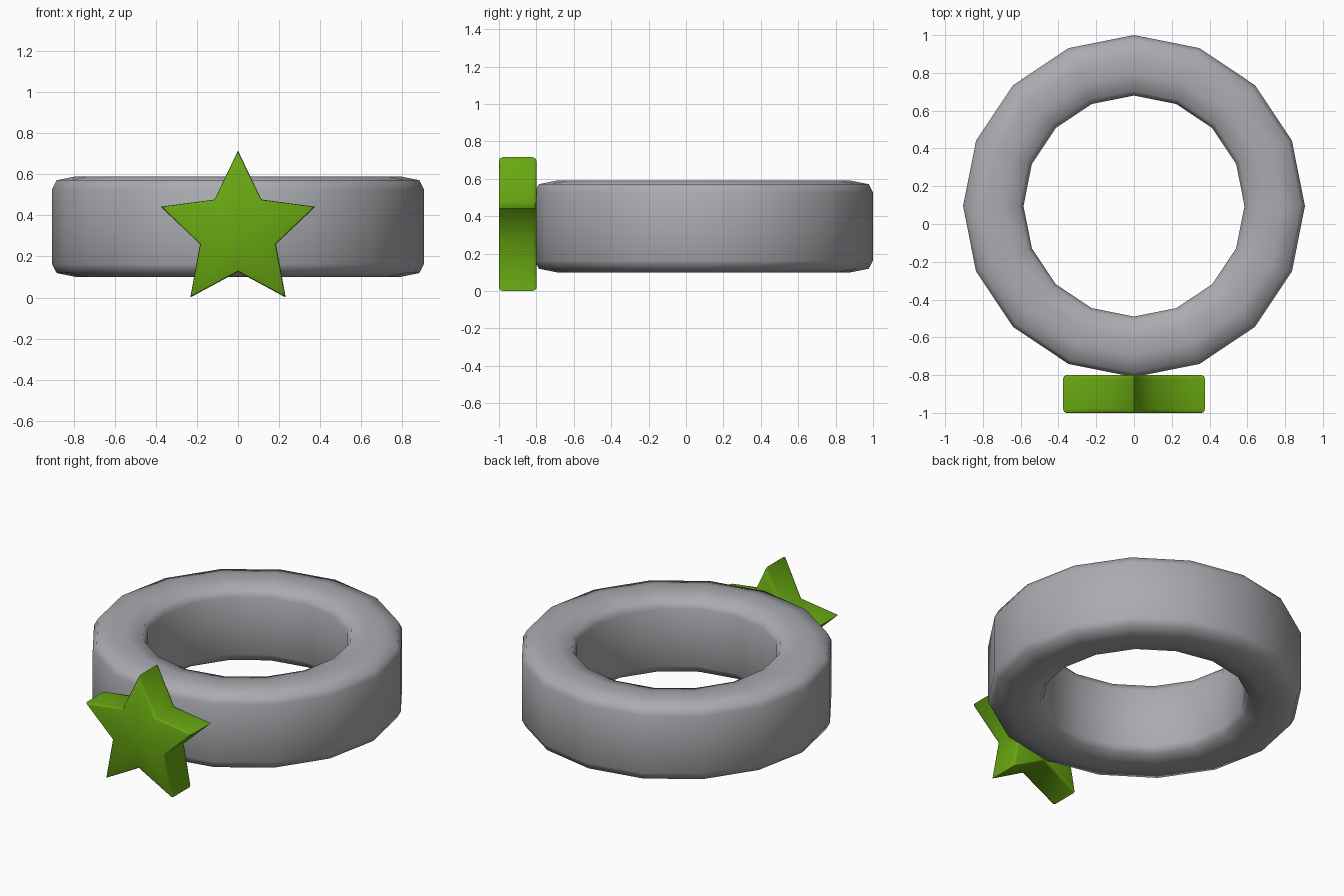
import bpy, math

if "Cube" in bpy.data.objects:
    bpy.data.objects.remove(bpy.data.objects["Cube"])


def material(name, rgb):
    m = bpy.data.materials.new(name)
    m.diffuse_color = (*rgb, 1)
    m.use_nodes = True
    m.node_tree.nodes["Principled BSDF"].inputs["Base Color"].default_value = m.diffuse_color
    return m


def build(name, rings, mat, angle, close=False, caps=None):
    """Bridge equal-length loops; close the loop of loops or cap with centre fans."""
    n, k = len(rings[0]), len(rings)
    verts = [v for r in rings for v in r]
    faces = []
    for i in range(k if close else k - 1):
        a, b = i * n, ((i + 1) % k) * n
        for j in range(n):
            q = (j + 1) % n
            faces.append((a + j, a + q, b + q, b + j))
    if caps:
        for base, centre, flip in ((0, caps[0], True), ((k - 1) * n, caps[1], False)):
            c = len(verts)
            verts.append(centre)
            for j in range(n):
                f = (base + j, base + (j + 1) % n, c)
                faces.append(f[::-1] if flip else f)
    me = bpy.data.meshes.new(name)
    me.from_pydata(verts, [], faces)
    me.materials.append(mat)
    ob = bpy.data.objects.new(name, me)
    bpy.context.collection.objects.link(ob)
    bpy.ops.object.select_all(action='DESELECT')
    ob.select_set(True)
    bpy.context.view_layer.objects.active = ob
    bpy.ops.object.mode_set(mode='EDIT')
    bpy.ops.mesh.select_all(action='SELECT')
    bpy.ops.mesh.normals_make_consistent(inside=False)
    bpy.ops.object.mode_set(mode='OBJECT')
    bpy.ops.object.shade_smooth_by_angle(angle=math.radians(angle))
    return ob


grey = material("grey", (0.40, 0.41, 0.43))
green = material("leaf_green", (0.14, 0.39, 0.006))

# 16-sided band with a rounded rectangular section
MID_R, MID_Z, CY = 0.745, 0.345, 0.095
quarter = [(0.16, 0.182), (0.137, 0.226), (0.042, 0.245)]
section = (quarter + [(-r, z) for r, z in reversed(quarter)]
           + [(-r, -z) for r, z in quarter] + [(r, -z) for r, z in reversed(quarter)])
rings = []
for i in range(16):
    a = 2 * math.pi * i / 16
    rings.append([((MID_R + r) * math.cos(a), CY + (MID_R + r) * math.sin(a), MID_Z + z)
                  for r, z in section])
build("ring_band", rings, grey, 80, close=True)

# Five-pointed star on the front, with softened front and back rims
STAR_Z = 0.32


def star_loop(y, s):
    pts = []
    for i in range(10):
        a = math.pi / 2 + i * math.pi / 5
        r = s * (0.395 if i % 2 == 0 else 0.194)
        pts.append((r * math.cos(a), y, STAR_Z + r * math.sin(a)))
    return pts


loops = [star_loop(y, s) for y, s in
         ((-1, 0.955), (-0.995, 0.985), (-0.98, 1), (-0.82, 1), (-0.805, 0.985), (-0.8, 0.955))]
build("star", loops, green, 60, caps=((0, -1, STAR_Z), (0, -0.8, STAR_Z)))
